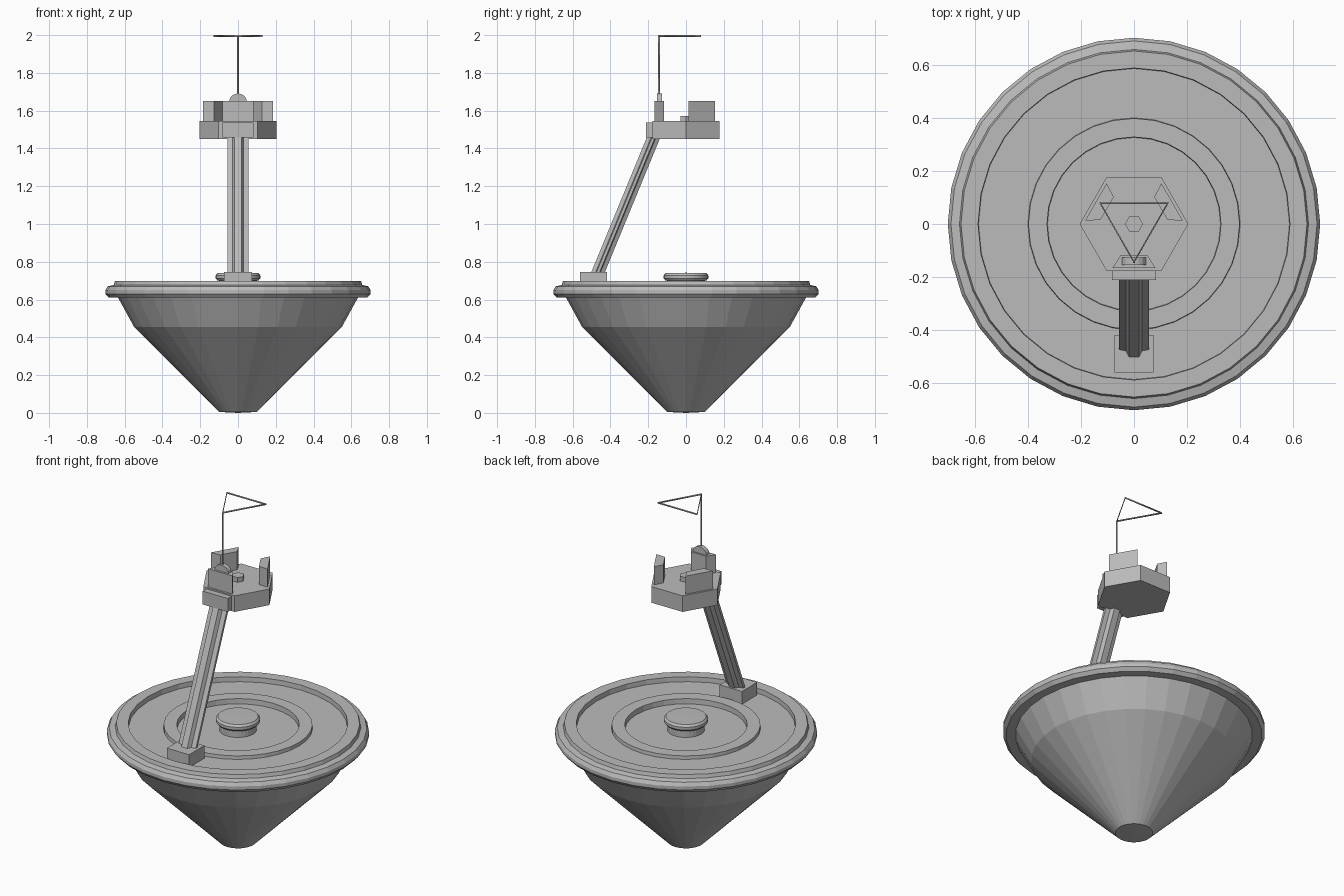
import bpy, bmesh, math
from mathutils import Vector

if "Cube" in bpy.data.objects:
    bpy.data.objects.remove(bpy.data.objects["Cube"])

grey = bpy.data.materials.new("light_grey")
grey.diffuse_color = (0.5, 0.5, 0.5, 1)
grey.use_nodes = True
grey.node_tree.nodes["Principled BSDF"].inputs["Base Color"].default_value = grey.diffuse_color


def finish(name, bm):
    """Turn a bmesh into a named grey object."""
    bmesh.ops.remove_doubles(bm, verts=bm.verts, dist=1e-5)
    bmesh.ops.recalc_face_normals(bm, faces=bm.faces)
    me = bpy.data.meshes.new(name)
    bm.to_mesh(me)
    bm.free()
    me.materials.append(grey)
    ob = bpy.data.objects.new(name, me)
    bpy.context.collection.objects.link(ob)
    return ob


def lathe(name, profile, n=32):
    """Revolve (radius, height) points about the vertical axis; ends on the axis close it."""
    bm = bmesh.new()
    rings = []
    for r, z in profile:
        if r == 0:
            rings.append([bm.verts.new((0, 0, z))] * n)
        else:
            rings.append([bm.verts.new((r * math.cos(2 * math.pi * i / n),
                                        r * math.sin(2 * math.pi * i / n), z)) for i in range(n)])
    for a, b in zip(rings, rings[1:]):
        for i in range(n):
            j = (i + 1) % n
            quad = list(dict.fromkeys((a[i], a[j], b[j], b[i])))
            bm.faces.new(quad)
    return finish(name, bm)


def prism(name, outline, base, offset):
    """Extrude a flat outline (3D points) along an offset."""
    bm = bmesh.new()
    low = [bm.verts.new(Vector(p) + Vector(base)) for p in outline]
    high = [bm.verts.new(v.co + Vector(offset)) for v in low]
    bm.faces.new(low[::-1])
    bm.faces.new(high)
    for i in range(len(low)):
        j = (i + 1) % len(low)
        bm.faces.new((low[i], low[j], high[j], high[i]))
    return finish(name, bm)


def box(name, x, y0, y1, z0, z1):
    return prism(name, [(-x, y0, 0), (x, y0, 0), (x, y1, 0), (-x, y1, 0)], (0, 0, z0), (0, 0, z1 - z0))


def hexagon(r):
    return [(r * math.cos(k * math.pi / 3), r * math.sin(k * math.pi / 3), 0) for k in range(6)]


def rod(name, points, radius, cyclic=False):
    """Thin wire along a path."""
    cu = bpy.data.curves.new(name, 'CURVE')
    cu.dimensions = '3D'
    cu.bevel_depth = radius
    cu.bevel_resolution = 1
    cu.use_fill_caps = True
    sp = cu.splines.new('POLY')
    sp.points.add(len(points) - 1)
    for p, co in zip(sp.points, points):
        p.co = (*co, 1)
    sp.use_cyclic_u = cyclic
    cu.materials.append(grey)
    ob = bpy.data.objects.new(name, cu)
    bpy.context.collection.objects.link(ob)


# Conical hull with rounded rim and stepped, recessed deck
lathe("hull", [(0, 0), (0.1, 0.005), (0.115, 0.02), (0.55, 0.455), (0.635, 0.61),
               (0.685, 0.61), (0.702, 0.63), (0.702, 0.65), (0.69, 0.67),
               (0.658, 0.677), (0.652, 0.698), (0.588, 0.698), (0.586, 0.67),
               (0.4, 0.67), (0.398, 0.69), (0.328, 0.69), (0.326, 0.66), (0, 0.66)])

# Mushroom cap in the middle of the deck
lathe("deck_cap", [(0.1, 0.655), (0.1, 0.7), (0.11, 0.702), (0.118, 0.712),
                   (0.118, 0.728), (0.108, 0.74), (0, 0.742)])

# Leaning ribbed mast on its foot block
box("mast_foot", 0.073, -0.56, -0.418, 0.66, 0.745)
half = [(0.056, -0.008), (0.056, 0.008), (0.03, 0.013), (0.019, 0.036)]
corner = [(0.019, -0.036), (0.03, -0.013)]
right = corner + half
section = [(x, y, 0) for x, y in right] + [(-x, y, 0) for x, y in reversed(right)]
prism("mast", section, (0, -0.484, 0.70), (0, 0.315, 0.765))

# Hexagonal head platform with a front plate and a small centre boss
prism("platform", hexagon(0.205), (0, 0, 1.45), (0, 0, 0.095))
box("front_plate", 0.082, -0.212, -0.17, 1.458, 1.537)
prism("centre_boss", hexagon(0.034), (0, 0, 1.54), (0, 0, 0.033))

# Three upright blocks on alternate sides of the platform
wedge = [(-0.081, -0.166), (0.081, -0.166), (0.05, -0.117), (-0.05, -0.117)]
for k, side in enumerate(("front", "right", "left")):
    a = k * math.tau / 3
    c, s = math.cos(a), math.sin(a)
    prism(side + "_block", [(x * c - y * s, x * s + y * c, 0) for x, y in wedge],
          (0, 0, 1.54), (0, 0, 0.112))

# Half-round lug and aerial socket on the front block
arc = [(0.046 * math.cos(math.pi * i / 8), 0, 0.04 * math.sin(math.pi * i / 8)) for i in range(9)]
prism("aerial_lug", arc, (0, -0.154, 1.651), (0, 0.027, 0))

# Aerial wire carrying a flat triangular loop
rod("aerial", [(0, -0.143, 1.68), (0, -0.143, 1.995)], 0.005)
rod("aerial_loop", [(0, -0.143, 1.995), (0.127, 0.078, 1.995), (-0.127, 0.078, 1.995)], 0.005, True)
